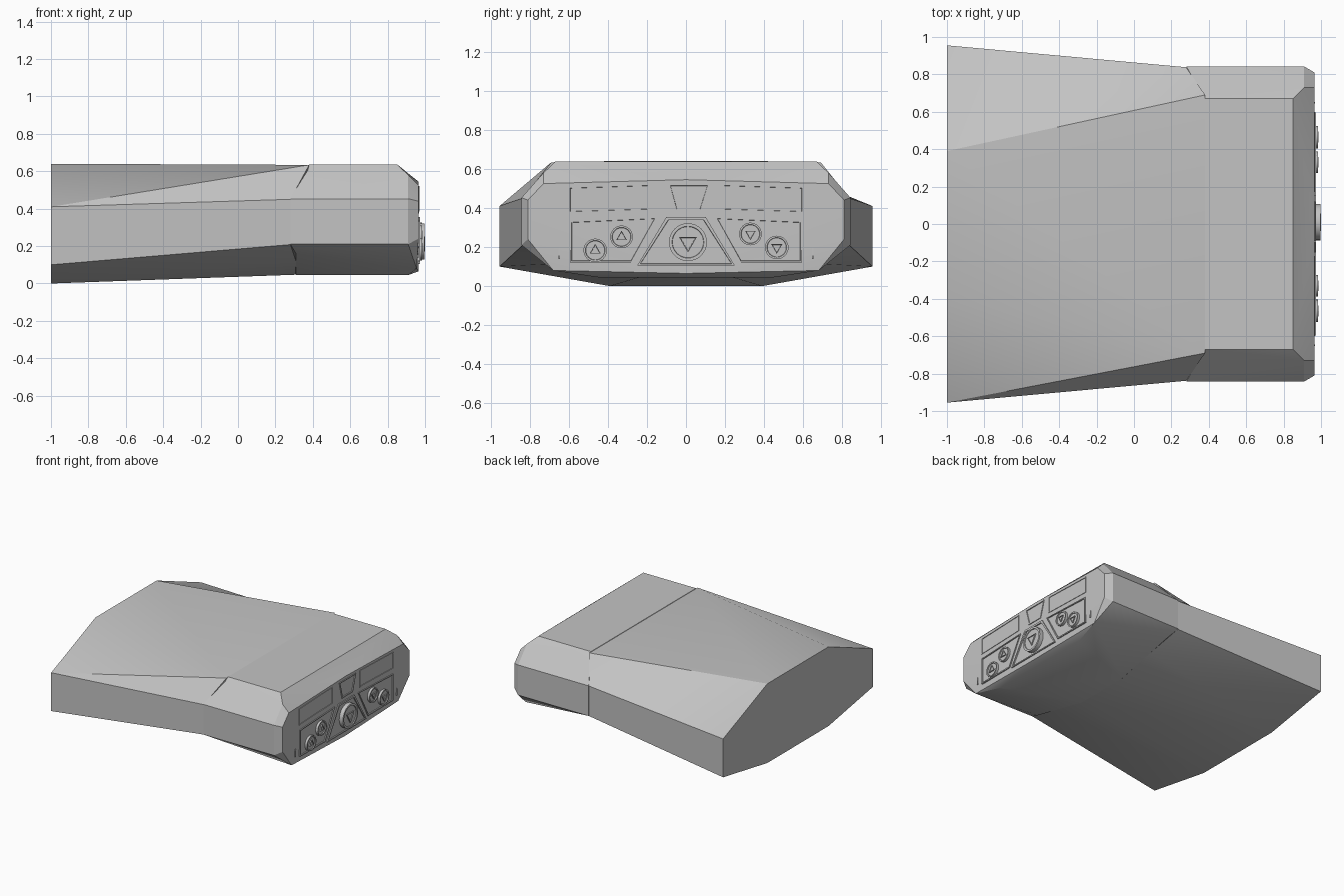
import bpy, bmesh, math

cube = bpy.data.objects.get("Cube")
if cube:
    bpy.data.objects.remove(cube, do_unlink=True)

grey = bpy.data.materials.new("plain grey")
grey.use_nodes = True
COLOUR = (0.55, 0.55, 0.55, 1)
grey.diffuse_color = COLOUR
grey.node_tree.nodes["Principled BSDF"].inputs["Base Color"].default_value = COLOUR

FACE_X = 0.965  # plane of the control panel


def finish(name, bm, angle=30):
    bmesh.ops.recalc_face_normals(bm, faces=bm.faces)
    mesh = bpy.data.meshes.new(name)
    bm.to_mesh(mesh)
    bm.free()
    mesh.materials.append(grey)
    obj = bpy.data.objects.new(name, mesh)
    bpy.context.collection.objects.link(obj)
    bpy.ops.object.select_all(action='DESELECT')
    obj.select_set(True)
    bpy.context.view_layer.objects.active = obj
    bpy.ops.object.shade_smooth_by_angle(angle=math.radians(angle))
    return obj


def mirrored(bm, points, s):
    return [bm.verts.new((x, s * y, z)) for x, y, z in points]


def prism(name, outline, x0, x1, rim=0, sink=0):
    """Extrude a (y, z) outline along x, with an optional sunken middle."""
    bm = bmesh.new()
    back = [bm.verts.new((x0, y, z)) for y, z in outline]
    front = [bm.verts.new((x1, y, z)) for y, z in outline]
    n = len(outline)
    bm.faces.new(back[::-1])
    cap = bm.faces.new(front)
    for i in range(n):
        j = (i + 1) % n
        bm.faces.new((back[i], back[j], front[j], front[i]))
    bmesh.ops.recalc_face_normals(bm, faces=bm.faces)
    if rim:
        bmesh.ops.inset_region(bm, faces=[cap], thickness=rim)
        bmesh.ops.inset_region(bm, faces=[cap], thickness=0.002)
        for v in cap.verts:
            v.co.x -= sink
    return finish(name, bm)


def circle(cy, cz, r, n=32, turn=0):
    return [(cy + r * math.cos(turn + math.tau * i / n),
             cz + r * math.sin(turn + math.tau * i / n)) for i in range(n)]


# Flared main body: rear section skinned to the seam behind the housing
rear = [(-1, 0.39, 0), (-1, 0.955, 0.10), (-1, 0.955, 0.41), (-1, 0.39, 0.64)]
seam = [(0.31, 0.23, 0.047), (0.31, 0.56, 0.12), (0.28, 0.838, 0.208),
        (0.28, 0.838, 0.45), (0.38, 0.69, 0.634)]
bm = bmesh.new()
sides = {}
for s in (1, -1):
    r, f = sides[s] = mirrored(bm, rear, s), mirrored(bm, seam, s)
    for face in ((r[0], f[0], f[1]), (r[0], f[1], r[1]), (r[1], f[1], f[2]),
                 (r[1], f[2], f[3], r[2])):
        bm.faces.new(face)
    # The shoulder slope is split along opposite diagonals on the two sides
    if s > 0:
        slope = (r[3], r[2], f[3]), (r[3], f[3], f[4])
    else:
        slope = (r[3], r[2], f[4]), (r[2], f[3], f[4])
    for face in slope:
        bm.faces.new(face)
(rl, fl), (rr, fr) = sides[1], sides[-1]
bm.faces.new((rl[3], fl[4], fr[4], rr[3]))
bm.faces.new((rl[0], fl[0], fr[0], rr[0]))
bm.faces.new(rl + rr[::-1])
bm.faces.new(fl + fr[::-1])
finish("main_body", bm)

# Chamfered front housing as one convex block
half = [(0.38, 0.67, 0.637), (0.28, 0.842, 0.453), (0.28, 0.842, 0.21),
        (0.31, 0.74, 0.16), (0.31, 0.23, 0.045),
        (0.85, 0.67, 0.637), (0.91, 0.73, 0.58), (0.91, 0.842, 0.453),
        (0.91, 0.842, 0.21), (0.91, 0.45, 0.045),
        (FACE_X, 0.73, 0.525), (FACE_X, 0.81, 0.44), (FACE_X, 0.81, 0.24),
        (FACE_X - 0.01, 0.68, 0.08), (FACE_X, 0, 0.545), (FACE_X, 0, 0.065)]
bm = bmesh.new()
for s in (1, -1):
    mirrored(bm, half, s)
bmesh.ops.remove_doubles(bm, verts=bm.verts, dist=0.0001)
bmesh.ops.convex_hull(bm, input=bm.verts)
bmesh.ops.dissolve_limit(bm, angle_limit=0.02, verts=bm.verts, edges=bm.edges)
finish("front_housing", bm, 20)

# Centre window and the framed trapezoid under it
prism("centre_window", [(-0.055, 0.385), (0.08, 0.385), (0.12, 0.522), (-0.09, 0.522)],
      FACE_X - 0.02, FACE_X + 0.006, 0.012, 0.008)
prism("centre_plate", [(-0.25, 0.105), (0.25, 0.105), (0.10, 0.355), (-0.10, 0.355)],
      FACE_X - 0.02, FACE_X + 0.008, 0.018, 0.008)


def knob(name, y, z, r, height, up):
    """Round collar, button and raised triangle mark."""
    top = FACE_X + height
    prism(name + "_button", circle(y, z, r), FACE_X - 0.01, top - 0.002, r * 0.16, 0.007)
    turn = math.pi / 2 if up else -math.pi / 2
    prism(name + "_mark", circle(y, z, r * 0.55, 3, turn), FACE_X, top, r * 0.08, 0.006)


knob("centre_knob", 0.01, 0.225, 0.097, 0.035, False)

# Paired displays, side plates and small knobs
for side, s in (("left", 1), ("right", -1)):
    prism(side + "_display",
          [(s * 0.17, 0.388), (s * 0.60, 0.375), (s * 0.60, 0.508), (s * 0.17, 0.522)],
          FACE_X - 0.02, FACE_X + 0.004, 0.009, 0.006)
    prism(side + "_plate",
          [(s * 0.275, 0.118), (s * 0.595, 0.12), (s * 0.595, 0.335), (s * 0.15, 0.352)],
          FACE_X - 0.02, FACE_X + 0.007, 0.012, 0.007)
    lift = 0.015 if s > 0 else 0
    knob(side + "_inner_knob", s * 0.33, 0.252 + lift, 0.058, 0.021, s < 0)
    knob(side + "_outer_knob", s * 0.465, 0.183 + lift, 0.06, 0.021, s < 0)
    # Thin edge trim beside the plate
    prism(side + "_trim",
          [(s * 0.645, 0.14), (s * 0.652, 0.14), (s * 0.652, 0.20), (s * 0.645, 0.20)],
          FACE_X - 0.01, FACE_X + 0.004)
